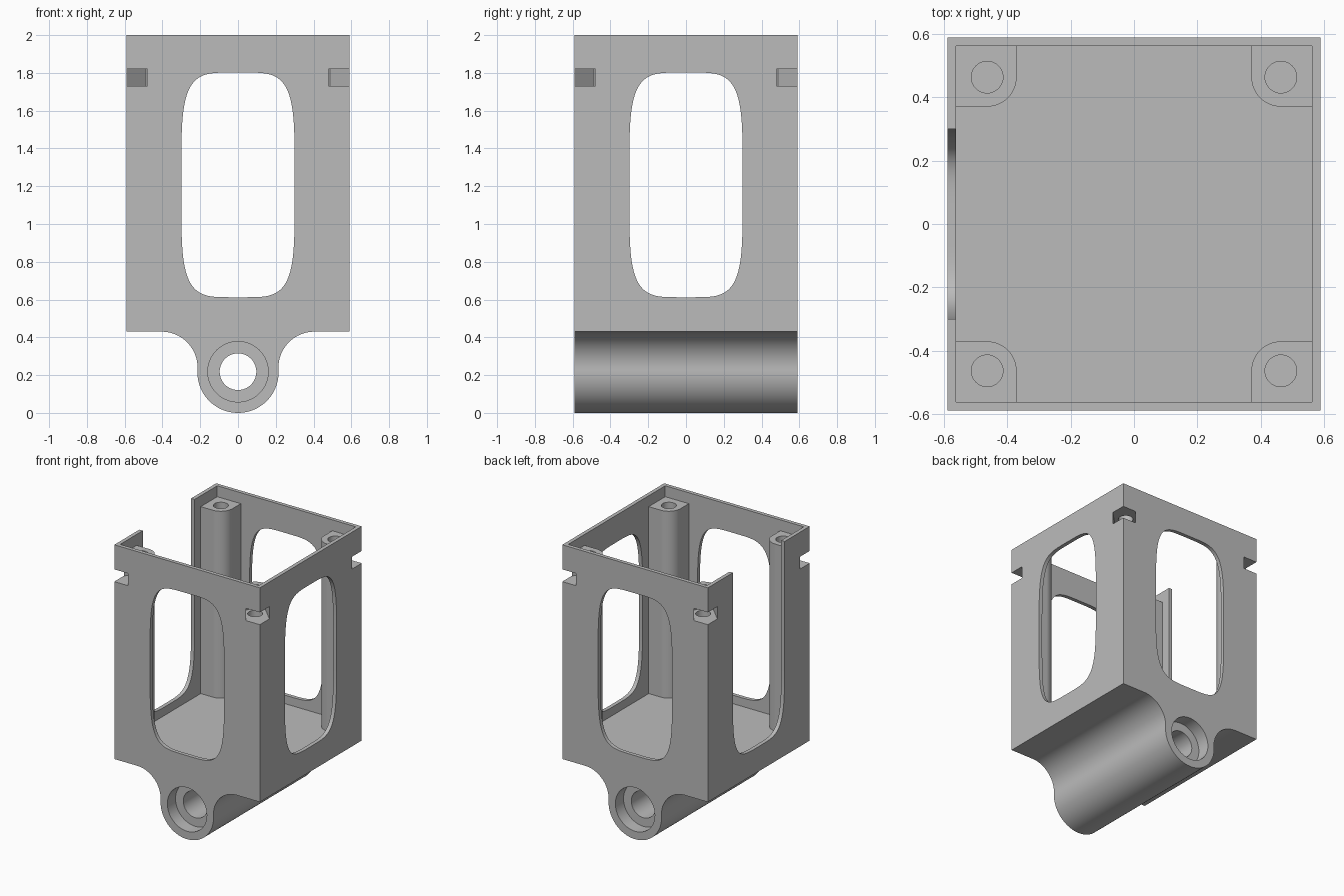
import bpy, bmesh, math

if "Cube" in bpy.data.objects:
    bpy.data.objects.remove(bpy.data.objects["Cube"], do_unlink=True)

# Main dimensions
HALF, INNER, TOP, BASE, FLOOR = 0.59, 0.562, 2.0, 0.43, 0.55
POST, POST_R, POST_TOP = 0.464, 0.093, 1.92
BOSS_R, FILLET_R = 0.215, 0.19
WIN_W, WIN_H, WIN_Z = 0.3, 0.595, 1.207

grey = bpy.data.materials.new("plain grey")
grey.use_nodes = True
grey.diffuse_color = (0.5, 0.5, 0.5, 1)
grey.node_tree.nodes["Principled BSDF"].inputs["Base Color"].default_value = (0.5, 0.5, 0.5, 1)


def arc(cx, cy, r, start, end, n):
    """Points along an arc, angles in degrees."""
    angles = [math.radians(start + (end - start) * i / n) for i in range(n + 1)]
    return [(cx + r * math.cos(a), cy + r * math.sin(a)) for a in angles]


def circle(cx, cy, r, n=64):
    return arc(cx, cy, r, 0, 360, n)[:-1]


def prism(name, outline, axis, low, high):
    """Extrude a 2D outline along an axis."""
    place = {"X": lambda u, v, w: (w, u, v),
             "Y": lambda u, v, w: (u, w, v),
             "Z": lambda u, v, w: (u, v, w)}[axis]
    bm = bmesh.new()
    ends = [[bm.verts.new(place(u, v, w)) for u, v in outline] for w in (low, high)]
    n = len(outline)
    for ring in ends:
        bm.faces.new(ring)
    for i in range(n):
        j = (i + 1) % n
        bm.faces.new((ends[0][i], ends[0][j], ends[1][j], ends[1][i]))
    bmesh.ops.recalc_face_normals(bm, faces=bm.faces)
    mesh = bpy.data.meshes.new(name)
    bm.to_mesh(mesh)
    bm.free()
    mesh.materials.append(grey)
    obj = bpy.data.objects.new(name, mesh)
    bpy.context.collection.objects.link(obj)
    return obj


def combine(body, tool, operation="DIFFERENCE"):
    """Apply a boolean to the body and discard the tool."""
    tool.hide_render = True
    mod = body.modifiers.new(tool.name, "BOOLEAN")
    mod.operation, mod.solver, mod.object = operation, "EXACT", tool
    bpy.context.view_layer.objects.active = body
    bpy.ops.object.modifier_apply(modifier=mod.name)
    bpy.data.objects.remove(tool, do_unlink=True)


def soft_window(start, end, n):
    """Superellipse opening, angles in degrees."""
    power = 2 / 4.5
    return [(math.copysign(abs(c) ** power, c) * WIN_W,
             WIN_Z + math.copysign(abs(s) ** power, s) * WIN_H)
            for c, s in arc(0, 0, 1, start, end, n)]


# Housing block with the hinge boss blended into its underside
fillet_z = BASE - FILLET_R
fillet_x = math.sqrt((BOSS_R + FILLET_R) ** 2 - (fillet_z - BOSS_R) ** 2)
tangent = math.degrees(math.atan2(fillet_z - BOSS_R, fillet_x))
half = [(HALF, TOP), (HALF, BASE)]
half += arc(fillet_x, fillet_z, FILLET_R, 90, 180 + tangent, 24)
half += arc(0, BOSS_R, BOSS_R, tangent, -90, 32)[1:]
profile = half + [(-x, z) for x, z in reversed(half[:-1])]
housing = prism("housing", profile, "Y", -HALF, HALF)

# Open cavity
square = [(-INNER, -INNER), (INNER, -INNER), (INNER, INNER), (-INNER, INNER)]
combine(housing, prism("cavity", square, "Z", FLOOR, TOP + 0.2))

corners = [(sx, sy) for sx in (-1, 1) for sy in (-1, 1)]

# Corner screw posts, rounded on the inner side
wall = (HALF + INNER) / 2
quarter = [(wall, wall), (wall, POST - POST_R)]
quarter += arc(POST, POST, POST_R, 270, 180, 20) + [(POST - POST_R, wall)]
for sx, sy in corners:
    outline = [(sx * u, sy * v) for u, v in quarter]
    combine(housing, prism("post", outline, "Z", FLOOR - 0.05, POST_TOP), "UNION")

# Screw holes and hexagonal nut slots opening through the corners
nut = 0.09
flat = nut * math.sqrt(3) / 2
slot = [(-nut, 0), (-nut / 2, flat), (0.3, flat), (0.3, -flat), (-nut / 2, -flat)]
k = math.sqrt(0.5)
for sx, sy in corners:
    combine(housing, prism("screw_hole", circle(sx * POST, sy * POST, 0.05, 40), "Z", 1.45, 1.97))
    outline = [(sx * (POST + k * (a - b)), sy * (POST + k * (a + b))) for a, b in slot]
    combine(housing, prism("nut_slot", outline, "Z", 1.73, 1.82))

# Windows: front and back, one side closed, the other side open to the rim
window = soft_window(0, 360, 128)[:-1]
combine(housing, prism("front_back_window", window, "Y", -0.8, 0.8))
combine(housing, prism("side_window", window, "X", 0.5, 0.8))
open_slot = soft_window(180, 360, 64) + [(WIN_W, TOP + 0.2), (-WIN_W, TOP + 0.2)]
combine(housing, prism("open_side_slot", open_slot, "X", -0.8, -0.5))

# Hinge bore with a counterbore at each end
combine(housing, prism("bore", circle(0, 0.218, 0.097), "Y", -0.8, 0.8))
for low, high in ((-0.8, -HALF + 0.095), (HALF - 0.095, 0.8)):
    combine(housing, prism("counterbore", circle(0, 0.218, 0.16), "Y", low, high))

# Smooth the curved walls, keep the edges crisp
bpy.ops.object.select_all(action="DESELECT")
housing.select_set(True)
bpy.context.view_layer.objects.active = housing
bpy.ops.object.shade_smooth_by_angle(angle=math.radians(30))
